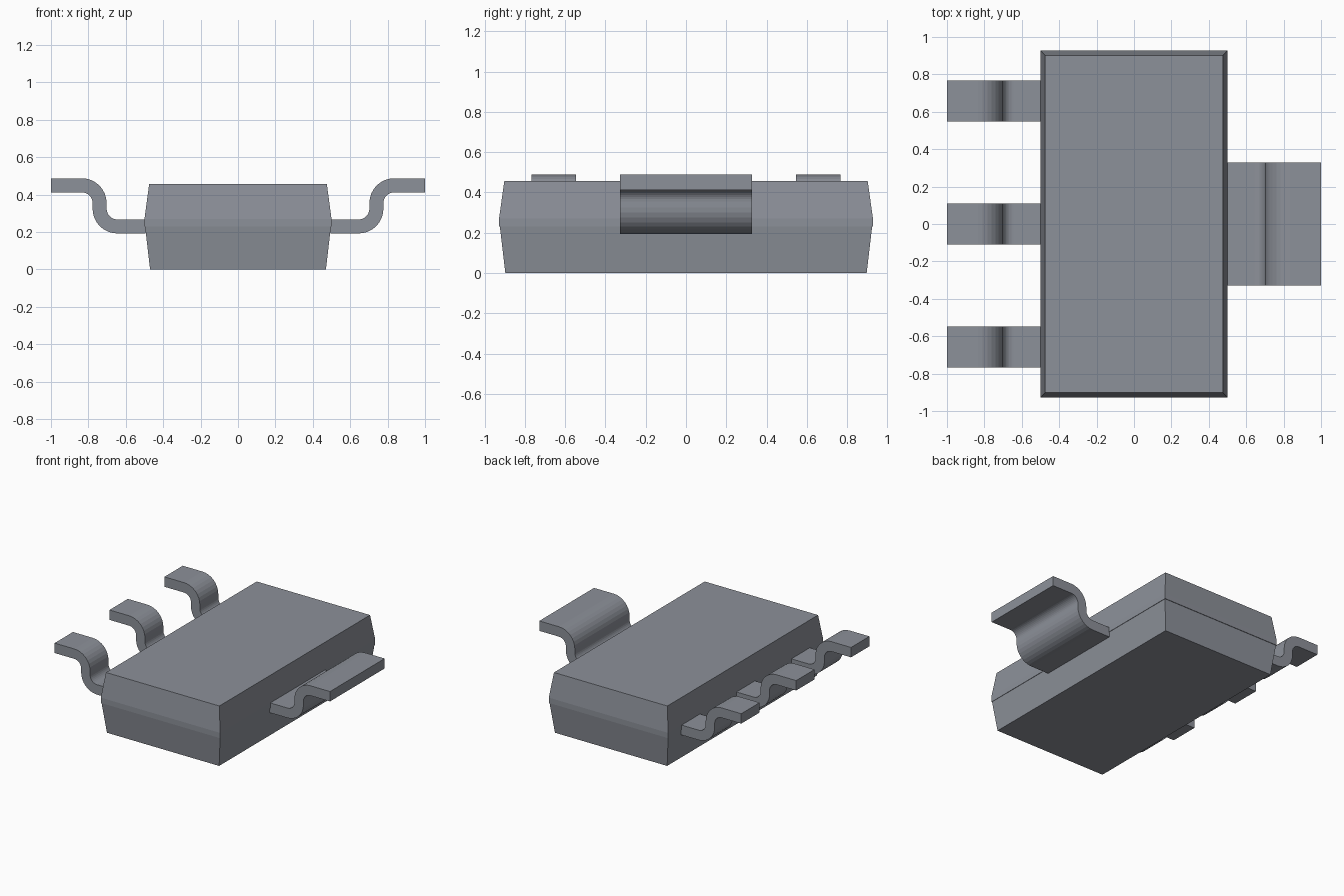
import bpy, bmesh
from math import sin, cos, pi

if "Cube" in bpy.data.objects:
    bpy.data.objects.remove(bpy.data.objects["Cube"])

# Dark slate plastic and leads
slate = bpy.data.materials.new("dark_slate")
slate.diffuse_color = (0.265, 0.282, 0.32, 1)
slate.use_nodes = True
slate.node_tree.nodes["Principled BSDF"].inputs["Base Color"].default_value = slate.diffuse_color


def make_object(name, bm):
    bmesh.ops.recalc_face_normals(bm, faces=bm.faces)
    mesh = bpy.data.meshes.new(name)
    bm.to_mesh(mesh)
    bm.free()
    mesh.materials.append(slate)
    obj = bpy.data.objects.new(name, mesh)
    bpy.context.collection.objects.link(obj)


# Skin a row of four-sided sections and cap both ends
def skin(name, sections):
    bm = bmesh.new()
    rings = [[bm.verts.new(p) for p in s] for s in sections]
    for a, b in zip(rings, rings[1:]):
        for i in range(4):
            j = (i + 1) % 4
            bm.faces.new((a[i], a[j], b[j], b[i]))
    bm.faces.new(rings[0])
    bm.faces.new(rings[-1])
    make_object(name, bm)


# Moulded body: stacked rectangles with drafted sides and a fine parting step
def body():
    rings = [(0.47, 0.897, 0), (0.497, 0.924, 0.23), (0.5, 0.928, 0.23),
             (0.5, 0.928, 0.27), (0.475, 0.902, 0.457)]
    skin("package_body", [[(sx * hx, sy * hy, z)
                           for sx, sy in [(-1, -1), (1, -1), (1, 1), (-1, 1)]]
                          for hx, hy, z in rings])


# Lead centre line as (x, z, normal x, normal z): flat, bend up, bend out, flat
def lead_path(steps=8):
    r, x_mid, z_low, z_high = 0.095, 0.74, 0.23, 0.45
    path = [(0.495, z_low, 0, 1)]
    for i in range(steps + 1):
        a = pi / 2 * i / steps
        path.append((x_mid - r + r * sin(a), z_low + r - r * cos(a), -sin(a), cos(a)))
    for i in range(steps + 1):
        a = pi / 2 * (1 - i / steps)
        path.append((x_mid + r - r * sin(a), z_high - r + r * cos(a), -sin(a), cos(a)))
    path.append((1.0, z_high, 0, 1))
    return path


# Gull-wing lead: thickened path extruded across its width
def lead(name, side, y, width, half=0.0375):
    skin(name, [[(side * (x + t * half * nx), y + s * width / 2, z + t * half * nz)
                 for t, s in [(1, -1), (1, 1), (-1, 1), (-1, -1)]]
                for x, z, nx, nz in lead_path()])


body()
lead("wide_tab", 1, 0, 0.655)
for i, y in enumerate((-0.657, 0, 0.657)):
    lead(f"narrow_lead_{i + 1}", -1, y, 0.22)
